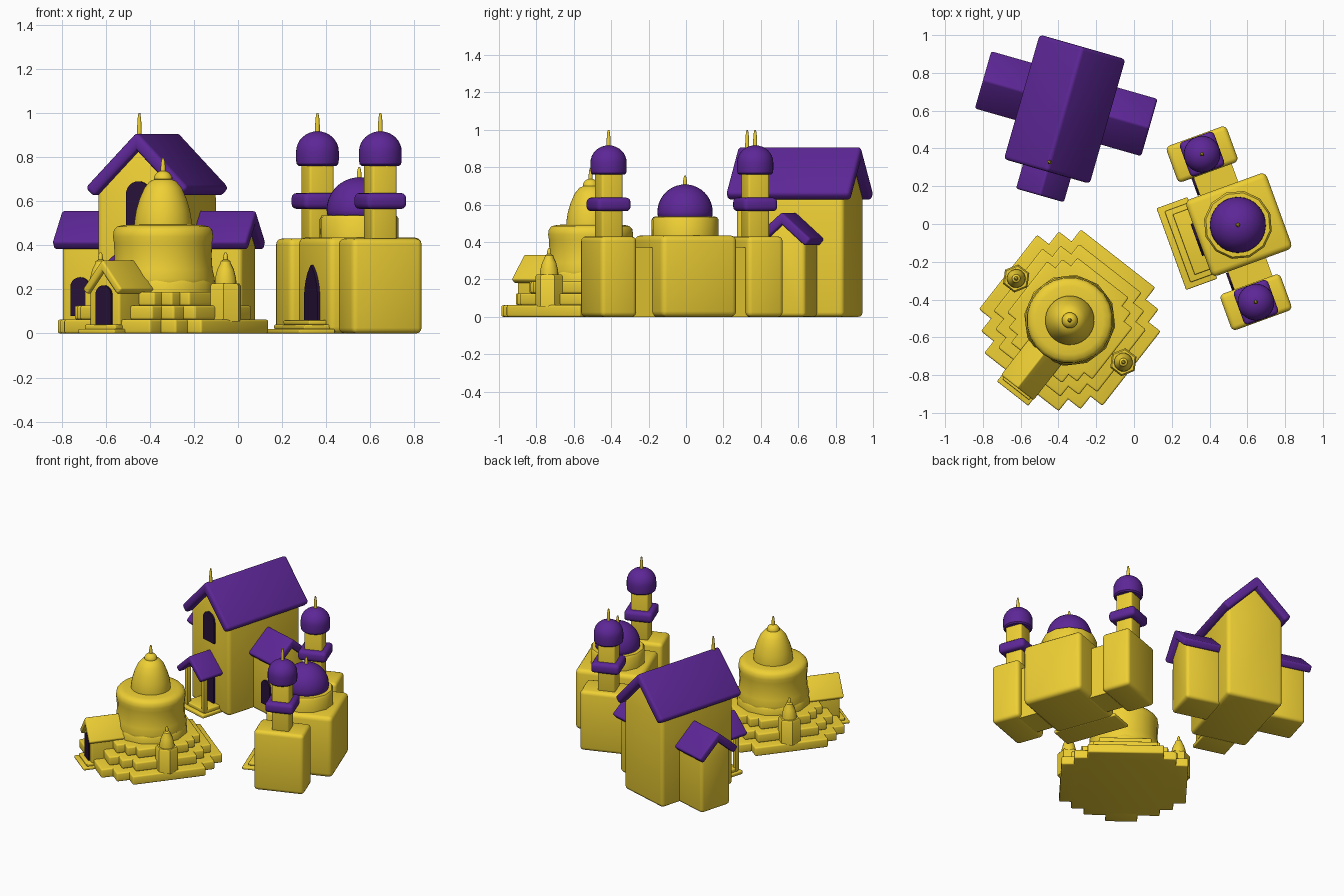
import bpy, bmesh, math
from mathutils import Matrix

if "Cube" in bpy.data.objects:
    bpy.data.objects.remove(bpy.data.objects["Cube"])


def material(name, col):
    m = bpy.data.materials.new(name)
    m.diffuse_color = (*col, 1)
    m.use_nodes = True
    m.node_tree.nodes["Principled BSDF"].inputs["Base Color"].default_value = m.diffuse_color
    return m


YELLOW = material("yellow", (0.86, 0.63, 0.035))
PURPLE = material("purple", (0.11, 0.02, 0.31))
DARK = material("dark", (0.02, 0.006, 0.04))
place = Matrix()  # placement of the building being made


def site(x, y, degrees):
    global place
    place = Matrix.Translation((x, y, 0)) @ Matrix.Rotation(math.radians(degrees), 4, 'Z')


def finish(name, bm, mat, bevel=0.0, segs=3):
    bmesh.ops.recalc_face_normals(bm, faces=bm.faces[:])
    if bevel:
        edges = [e for e in bm.edges if e.calc_face_angle_signed(0) > 0.5]
        bmesh.ops.bevel(bm, geom=edges, offset=bevel, segments=segs, profile=0.5,
                        affect='EDGES', clamp_overlap=True)
    me = bpy.data.meshes.new(name)
    bm.to_mesh(me)
    bm.free()
    me.materials.append(mat)
    ob = bpy.data.objects.new(name, me)
    bpy.context.collection.objects.link(ob)
    ob.matrix_world = place
    me.polygons.foreach_set("use_smooth", [True] * len(me.polygons))
    me.set_sharp_from_angle(angle=math.radians(38))
    return ob


def prism(name, outline, axis, a, b, mat, bevel=0.0):
    """Extrude a 2D outline from a to b along an axis."""
    to3d = {'x': lambda u, v, w: (w, u, v), 'y': lambda u, v, w: (u, w, v),
            'z': lambda u, v, w: (u, v, w)}[axis]
    bm = bmesh.new()
    lo, hi = ([bm.verts.new(to3d(u, v, w)) for u, v in outline] for w in (a, b))
    bm.faces.new(lo)
    bm.faces.new(hi)
    n = len(outline)
    for i in range(n):
        j = (i + 1) % n
        bm.faces.new((lo[i], lo[j], hi[j], hi[i]))
    return finish(name, bm, mat, bevel)


def box(name, x0, x1, y0, y1, z0, z1, mat, bevel=0.0):
    return prism(name, [(x0, y0), (x1, y0), (x1, y1), (x0, y1)], 'z', z0, z1, mat, bevel)


def lathe(name, profile, x, y, mat, n=32):
    bm = bmesh.new()
    rings = [[bm.verts.new((x + r * math.cos(2 * math.pi * i / n),
                            y + r * math.sin(2 * math.pi * i / n), z)) for i in range(n)]
             for r, z in profile]
    for p, q in zip(rings, rings[1:]):
        for i in range(n):
            j = (i + 1) % n
            bm.faces.new((p[i], p[j], q[j], q[i]))
    bm.faces.new(rings[0])
    bm.faces.new(rings[-1])
    bmesh.ops.remove_doubles(bm, verts=bm.verts[:], dist=1e-5)
    return finish(name, bm, mat)


def finial(name, x, y, z0, z1):
    h = z1 - z0
    lathe(name, [(0.011, z0), (0.011, z0 + 0.4 * h), (0.008, z0 + 0.8 * h), (0.004, z1)],
          x, y, YELLOW, 12)


def gable(name, axis, c, half, ridge, eave, t, a, b, mat, bevel):
    """Chevron roof slab, cross-section centred on c."""
    s = math.atan2(ridge - eave, half)
    inner, low = half - t * math.sin(s), eave - t * math.cos(s)
    pts = [(c - half, eave), (c, ridge), (c + half, eave),
           (c + inner, low), (c, ridge - t / math.cos(s)), (c - inner, low)]
    prism(name, pts, axis, a, b, mat, bevel)


def house(name, axis, c, half, eave, peak, a, b, bevel):
    prism(name, [(c - half, 0), (c + half, 0), (c + half, eave), (c, peak), (c - half, eave)],
          axis, a, b, YELLOW, bevel)


def arch(name, x, y, w, z0, z1, pointed=False):
    """Dark arched panel on a wall that faces local -y."""
    h = w / 2
    if pointed:
        half = [(-h + w * math.cos(t), w * math.sin(t)) for t in
                [math.radians(60 * i / 6) for i in range(7)]]
    else:
        half = [(h * math.cos(t), h * math.sin(t)) for t in
                [math.radians(90 * i / 6) for i in range(7)]]
    spring = z1 - half[-1][1]
    top = half + [(-u, v) for u, v in half[-2::-1]]
    pts = [(x - h, z0), (x + h, z0)] + [(x + u, spring + v) for u, v in top]
    prism(name, pts, 'y', y - 0.012, y + 0.01, DARK)


# ---- Gabled church with side wings and porch
site(-0.367, 0.608, -16)
house("church_nave", 'y', 0, 0.198, 0.64, 0.845, -0.3, 0.3, 0.025)
gable("church_roof", 'y', 0, 0.245, 0.915, 0.66, 0.06, -0.343, 0.343, PURPLE, 0.02)
arch("church_window", 0, -0.3, 0.115, 0.48, 0.69)
arch("church_door", 0, -0.3, 0.11, 0.05, 0.27)
finial("church_finial", 0, -0.292, 0.88, 1.0)
for s, side in ((-1, "left"), (1, "right")):
    a, b = sorted((s * 0.17, s * 0.425))
    house(f"church_{side}_wing", 'x', 0.03, 0.122, 0.40, 0.51, a, b, 0.022)
    a, b = sorted((s * 0.17, s * 0.458))
    gable(f"church_{side}_wing_roof", 'x', 0.03, 0.163, 0.56, 0.415, 0.05, a, b, PURPLE, 0.013)
    arch(f"church_{side}_wing_window", s * 0.335, -0.092, 0.09, 0.08, 0.255)
    x = s * 0.085
    box(f"church_porch_{side}_post", x - 0.016, x + 0.016, -0.43, -0.398, 0.03, 0.33, YELLOW, 0.005)
gable("church_porch_roof", 'y', 0, 0.137, 0.42, 0.295, 0.04, -0.475, -0.28, PURPLE, 0.012)
box("church_porch_lower_step", -0.115, 0.115, -0.45, -0.28, 0, 0.025, YELLOW, 0.007)
box("church_porch_upper_step", -0.1, 0.1, -0.425, -0.28, 0.02, 0.05, YELLOW, 0.007)

# ---- Domed hall with two towers
site(0.55, -0.005, -70)
box("hall", -0.215, 0.215, -0.222, 0.232, 0, 0.435, YELLOW, 0.03)
lathe("hall_drum", [(0.182, 0.42), (0.182, 0.52), (0.172, 0.535), (0.13, 0.537)], 0, 0, YELLOW, 12)
dome = [(0.148 * math.cos(t), 0.56 + 0.148 * math.sin(t)) for t in
        [math.pi / 2 * i / 10 for i in range(11)]]
lathe("hall_dome", [(0.138, 0.53), (0.146, 0.54)] + dome, 0, 0, PURPLE)
finial("hall_finial", 0, 0, 0.695, 0.755)
arch("hall_door", 0, -0.222, 0.18, 0.06, 0.31, True)
for i in range(3):
    w, d = 0.23 - 0.03 * i, 0.375 - 0.035 * i
    box(f"hall_step_{i + 1}", -w, w, -d, -0.2, 0.02 * i, 0.02 * i + 0.02, YELLOW, 0.006)
for s, side in ((-1, "left"), (1, "right")):
    x, y = s * 0.417, -0.05
    a, b = sorted((s * 0.2, s * 0.33))
    box(f"{side}_link", a, b, -0.135, 0.08, 0, 0.37, YELLOW)
    arch(f"{side}_link_arch", s * 0.268, -0.135, 0.1, 0.02, 0.29, True)
    box(f"{side}_tower_base", x - 0.102, x + 0.102, y - 0.17, y + 0.17, 0, 0.43, YELLOW, 0.025)
    box(f"{side}_tower_shaft", x - 0.06, x + 0.06, y - 0.06, y + 0.06, 0.42, 0.78, YELLOW, 0.012)
    box(f"{side}_tower_balcony", x - 0.097, x + 0.097, y - 0.097, y + 0.097, 0.565, 0.637, PURPLE, 0.023)
    cap = [(0.097 * math.cos(t), 0.825 + 0.092 * math.sin(t)) for t in
           [math.pi / 2 * i / 8 for i in range(9)]]
    lathe(f"{side}_tower_dome", [(0.085, 0.76), (0.094, 0.768), (0.097, 0.785)] + cap, x, y, PURPLE)
    finial(f"{side}_tower_finial", x, y, 0.905, 1.0)

# ---- Stupa on stepped terraces
site(-0.34, -0.51, -38)
corner = [(0.415, 0.25), (0.335, 0.25), (0.335, 0.335), (0.25, 0.335), (0.25, 0.415)]
outline = []
for q in range(4):
    for u, v in corner:
        for _ in range(q):
            u, v = -v, u
        outline.append((u, v))
for i, k in enumerate((1, 0.84, 0.69)):
    prism(f"terrace_{i + 1}", [(u * k, v * k) for u, v in outline], 'z',
          0.063 * i, 0.063 * (i + 1), YELLOW, 0.01)
lathe("stupa_plinth", [(0.243, 0.18), (0.243, 0.225), (0.235, 0.24), (0.2, 0.24)], 0, 0, YELLOW, 12)
lathe("stupa_bell", [(0.232, 0.23), (0.236, 0.25), (0.226, 0.29), (0.222, 0.35), (0.224, 0.41),
                     (0.229, 0.44), (0.225, 0.468), (0.21, 0.485), (0.18, 0.492), (0.12, 0.494)],
      0, 0, YELLOW, 24)
lathe("stupa_upper_bell", [(0.13, 0.485), (0.13, 0.51), (0.122, 0.56), (0.107, 0.61), (0.085, 0.66),
                           (0.06, 0.69), (0.03, 0.703), (0, 0.705)], 0, 0, YELLOW)
lathe("stupa_crown", [(0.025, 0.69), (0.042, 0.7), (0.042, 0.71), (0.03, 0.728), (0.012, 0.738)],
      0, 0, YELLOW, 20)
finial("stupa_finial", 0, 0, 0.73, 0.795)
for s, side in ((-1, "left"), (1, "right")):
    x = s * 0.36
    lathe(f"{side}_small_shrine", [(0.075, 0.055), (0.075, 0.215), (0.066, 0.227), (0.03, 0.228)],
          x, 0, YELLOW, 6)
    lathe(f"{side}_small_shrine_cone", [(0.05, 0.222), (0.048, 0.25), (0.038, 0.29), (0.024, 0.318),
                                        (0.022, 0.328), (0.01, 0.336)], x, 0, YELLOW, 16)
    finial(f"{side}_small_shrine_finial", x, 0, 0.33, 0.368)
house("stupa_porch", 'y', 0, 0.086, 0.2, 0.295, -0.43, -0.18, 0.01)
gable("stupa_porch_roof", 'y', 0, 0.113, 0.335, 0.2, 0.035, -0.452, -0.18, YELLOW, 0.01)
arch("stupa_porch_door", 0, -0.43, 0.09, 0.04, 0.218)
box("stupa_lower_step", -0.105, 0.105, -0.492, -0.38, 0, 0.02, YELLOW, 0.006)
box("stupa_upper_step", -0.09, 0.09, -0.465, -0.38, 0.018, 0.04, YELLOW, 0.006)
